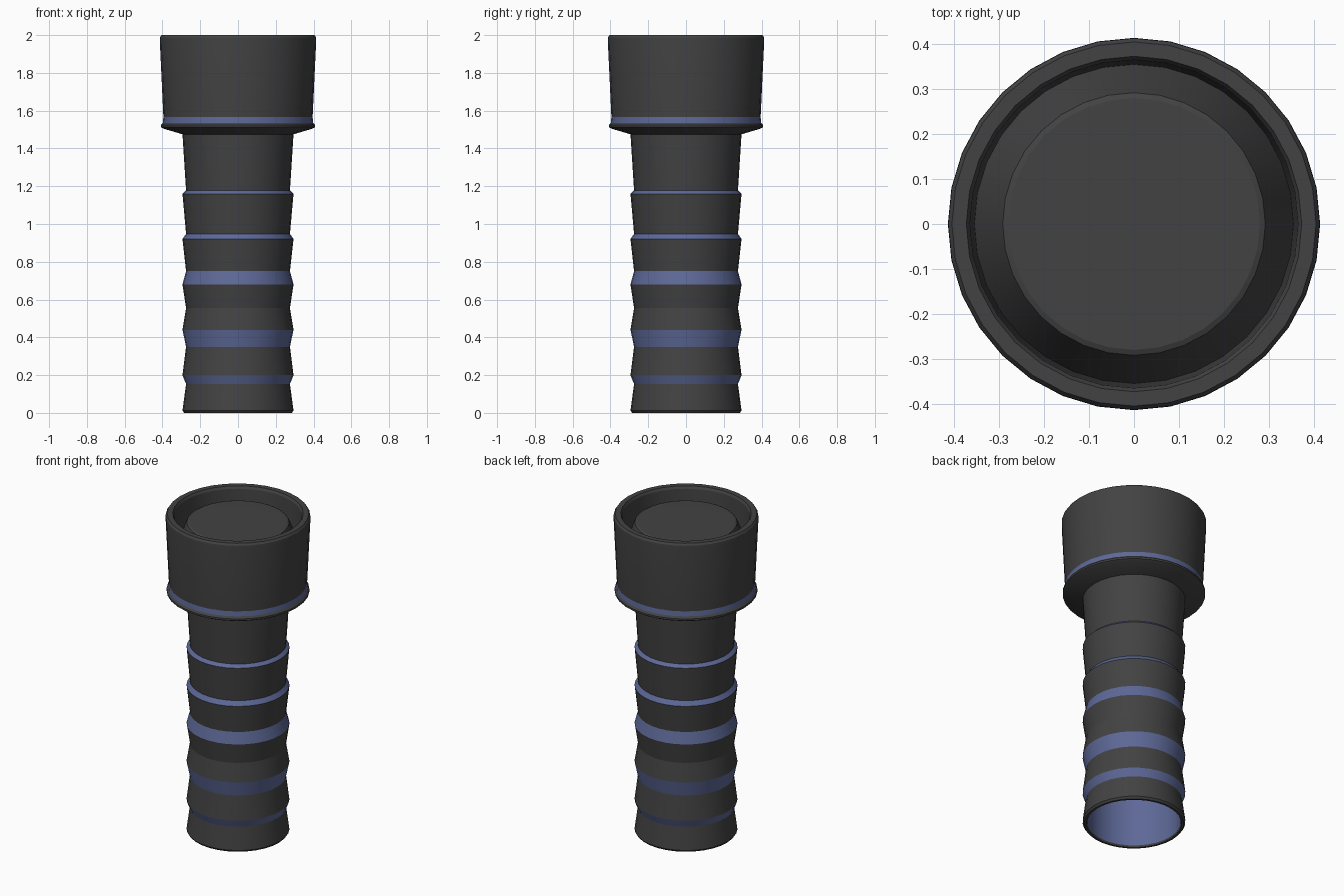
import bpy, bmesh, math

if "Cube" in bpy.data.objects:
    bpy.data.objects.remove(bpy.data.objects["Cube"])

SIDES = 32


def material(name, color):
    m = bpy.data.materials.new(name)
    m.diffuse_color = color
    m.use_nodes = True
    m.node_tree.nodes["Principled BSDF"].inputs["Base Color"].default_value = m.diffuse_color
    return m


DARK = material("dark_rubber", (0.055, 0.055, 0.055, 1))
BLUE = material("blue_accent", (0.11, 0.14, 0.31, 1))


def lathe(name, profile, mat):
    """Revolve (radius, z) points about z; radius 0 closes to a point."""
    bm = bmesh.new()
    rings = []
    for r, z in profile:
        if r == 0:
            rings.append([bm.verts.new((0, 0, z))] * SIDES)
        else:
            rings.append([bm.verts.new((r * math.cos(2 * math.pi * j / SIDES),
                                        r * math.sin(2 * math.pi * j / SIDES), z))
                          for j in range(SIDES)])
    for low, high in zip(rings, rings[1:]):
        for j in range(SIDES):
            k = (j + 1) % SIDES
            corners = [low[j], low[k], high[k], high[j]]
            bm.faces.new(list(dict.fromkeys(corners)))
    mesh = bpy.data.meshes.new(name)
    bm.to_mesh(mesh)
    bm.free()
    mesh.materials.append(mat)
    ob = bpy.data.objects.new(name, mesh)
    bpy.context.collection.objects.link(ob)
    bpy.ops.object.select_all(action='DESELECT')
    ob.select_set(True)
    bpy.context.view_layer.objects.active = ob
    bpy.ops.object.shade_smooth_by_angle(angle=math.radians(16))
    return ob


IN, OUT = 0.275, 0.294

# hollow tail: blue bore and dark bottom lip
lathe("tail_bore", [(0, 0.5), (0.267, 0.5), (0.267, 0.01)], BLUE)
lathe("tail_section", [(0.267, 0.01), (0.272, 0), (0.285, 0), (OUT, 0.012), (IN, 0.153)], DARK)

# ribbed handle: dark sleeves separated by slanted blue bands
lathe("lower_sleeve", [(OUT, 0.2), (IN, 0.35)], DARK)
lathe("middle_sleeve", [(OUT, 0.44), (IN, 0.555), (OUT, 0.68)], DARK)
lathe("upper_sleeve", [(IN, 0.75), (OUT, 0.92)], DARK)
lathe("top_sleeve", [(IN, 0.948), (OUT, 1.16)], DARK)
lathe("neck", [(IN, 1.178), (OUT, 1.475)], DARK)
bands = [(IN, 0.153, OUT, 0.2), (IN, 0.35, OUT, 0.44), (OUT, 0.68, IN, 0.75),
         (OUT, 0.92, IN, 0.948), (OUT, 1.16, IN, 1.178)]
for i, (r0, z0, r1, z1) in enumerate(bands):
    lathe(f"grip_band_{i + 1}", [(r0, z0), (r1, z1)], BLUE)

# flared head with collar, blue ring and open rim
lathe("head_collar", [(OUT, 1.475), (0.395, 1.505), (0.408, 1.513), (0.408, 1.524),
                      (0.398, 1.536)], DARK)
lathe("head_ring", [(0.398, 1.536), (0.395, 1.566)], BLUE)
lathe("head_shell", [(0.395, 1.566), (0.414, 1.97), (0.413, 1.988), (0.405, 2.0),
                     (0.373, 2.0), (0.365, 1.985), (0.355, 1.8)], DARK)

# raised lens inside the rim
lathe("lens", [(0.355, 1.8), (0.292, 1.945), (0.28, 1.95), (0, 1.955)], DARK)
